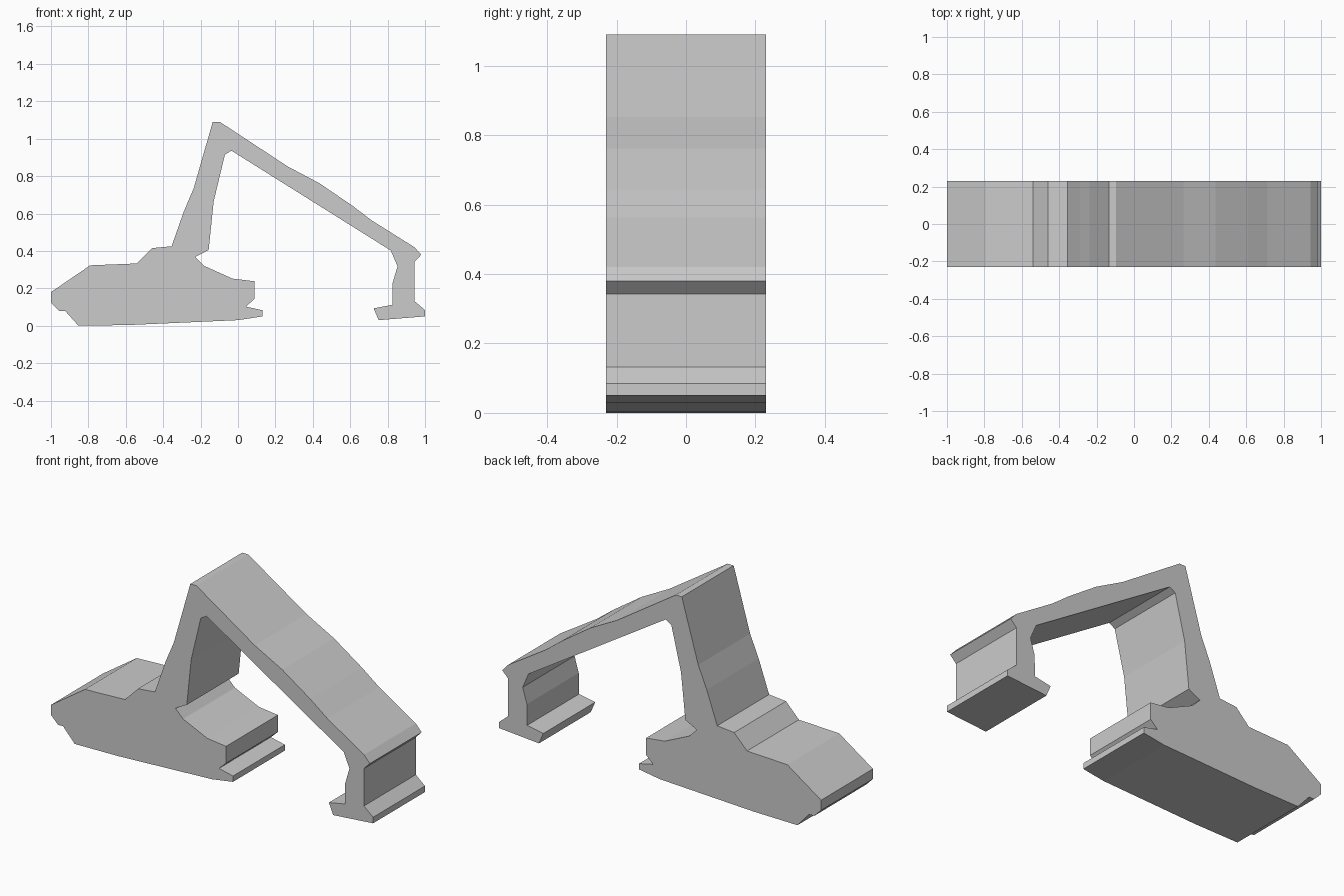
import bpy, bmesh

if "Cube" in bpy.data.objects:
    bpy.data.objects.remove(bpy.data.objects["Cube"])

HALF_WIDTH = 0.23

# Side profile, clockwise (x, z), grouped by part
back_and_deck = [(-1, .18), (-.79, .323), (-.54, .333), (-.46, .415), (-.355, .425)]
mast_outer = [(-.29, .61), (-.237, .735), (-.135, 1.09), (-.097, 1.09)]
arm_top = [(.265, .852), (.435, .762), (.61, .643), (.715, .563), (.943, .42)]
foot = [(.98, .38), (.943, .342), (.943, .132), (1, .084), (1, .05),
        (.752, .03), (.725, .093), (.825, .112), (.827, .23), (.853, .318)]
arm_under = [(.817, .402), (-.035, .936), (-.07, .915)]
mast_inner = [(-.13, .665), (-.157, .405), (-.228, .368)]
front_nose = [(-.18, .32), (-.03, .252), (.087, .238), (.087, .143),
              (.043, .102), (.13, .083), (.13, .05), (0, .03)]
underside = [(-.58, .004), (-.853, 0), (-.925, .08), (-.957, .08), (-1, .123)]

profile = (back_and_deck + mast_outer + arm_top + foot + arm_under
           + mast_inner + front_nose + underside)

# Extrude the profile across the full width
bm = bmesh.new()
face = bm.faces.new([bm.verts.new((x, -HALF_WIDTH, z)) for x, z in profile])
new = bmesh.ops.extrude_face_region(bm, geom=[face], use_keep_orig=True)["geom"]
bmesh.ops.translate(bm, vec=(0, 2 * HALF_WIDTH, 0),
                    verts=[v for v in new if isinstance(v, bmesh.types.BMVert)])
bmesh.ops.recalc_face_normals(bm, faces=bm.faces)
# Triangulate the concave side caps cleanly
bmesh.ops.triangulate(bm, faces=[f for f in bm.faces if len(f.verts) > 4])

mesh = bpy.data.meshes.new("body_with_arm")
bm.to_mesh(mesh)
bm.free()
bpy.context.collection.objects.link(bpy.data.objects.new("body_with_arm", mesh))
